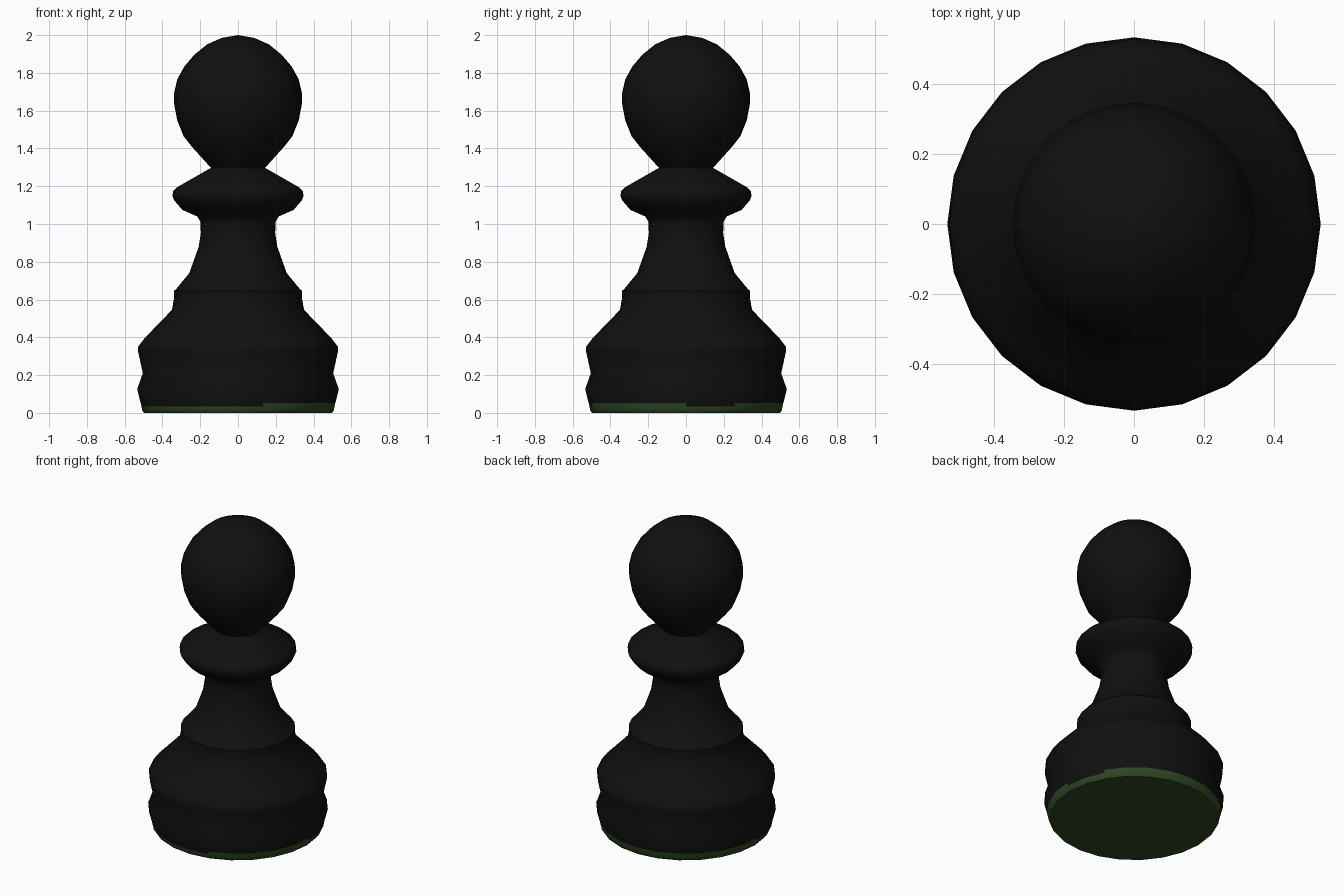
import bpy, bmesh, math

if "Cube" in bpy.data.objects:
    bpy.data.objects.remove(bpy.data.objects["Cube"])

SIDES = 24

def material(name, rgb):
    m = bpy.data.materials.new(name)
    m.diffuse_color = (*rgb, 1.0)
    m.use_nodes = True
    m.node_tree.nodes["Principled BSDF"].inputs["Base Color"].default_value = m.diffuse_color
    return m

black = material("black", (0.005, 0.005, 0.005))
green = material("felt green", (0.028, 0.06, 0.018))

# Profile as (radius, height), from the base centre to the crown
profile = [
    (0, 0), (0.497, 0), (0.507, 0.012), (0.511, 0.033), (0.515, 0.052),    # felt
    (0.534, 0.125), (0.504, 0.21), (0.529, 0.325), (0.529, 0.35),          # foot
    (0.495, 0.395), (0.35, 0.545), (0.338, 0.61), (0.34, 0.645),           # skirt
    (0.328, 0.655), (0.258, 0.74), (0.208, 0.88), (0.197, 0.95),           # stem
    (0.198, 1.01), (0.216, 1.04), (0.295, 1.075), (0.338, 1.125),          # collar
    (0.347, 1.15), (0.343, 1.175), (0.322, 1.195), (0.143, 1.297),
    (0.245, 1.41), (0.288, 1.465), (0.322, 1.55), (0.339, 1.64),           # head
    (0.339, 1.69), (0.322, 1.765), (0.285, 1.833), (0.232, 1.895),
    (0.165, 1.95), (0.087, 1.985), (0, 2.0),
]

def lathe(name, points, sides):
    """Revolve a profile whose first and last points lie on the axis."""
    bm = bmesh.new()
    rings = []
    for r, z in points:
        if r == 0:
            rings.append([bm.verts.new((0, 0, z))] * sides)
        else:
            rings.append([bm.verts.new((r * math.cos(2 * math.pi * i / sides),
                                        r * math.sin(2 * math.pi * i / sides), z))
                          for i in range(sides)])
    for lo, hi in zip(rings, rings[1:]):
        for i in range(sides):
            j = (i + 1) % sides
            corners = list(dict.fromkeys((lo[i], lo[j], hi[j], hi[i])))
            bm.faces.new(corners)
    bmesh.ops.recalc_face_normals(bm, faces=bm.faces)
    mesh = bpy.data.meshes.new(name)
    bm.to_mesh(mesh)
    bm.free()
    obj = bpy.data.objects.new(name, mesh)
    bpy.context.collection.objects.link(obj)
    return obj

pawn = lathe("chess_pawn", profile, SIDES)
pawn.data.materials.append(black)
pawn.data.materials.append(green)

# Felt covers the underside and rim, with a raised edge around part of it
for f in pawn.data.polygons:
    a = math.degrees(math.atan2(f.center.y, f.center.x)) % 360
    raised = 30 < a < 180 or a > 285
    if f.center.z < 0.033 or (f.center.z < 0.05 and raised):
        f.material_index = 1

bpy.ops.object.select_all(action='DESELECT')
pawn.select_set(True)
bpy.context.view_layer.objects.active = pawn
bpy.ops.object.shade_smooth_by_angle(angle=math.radians(50))
